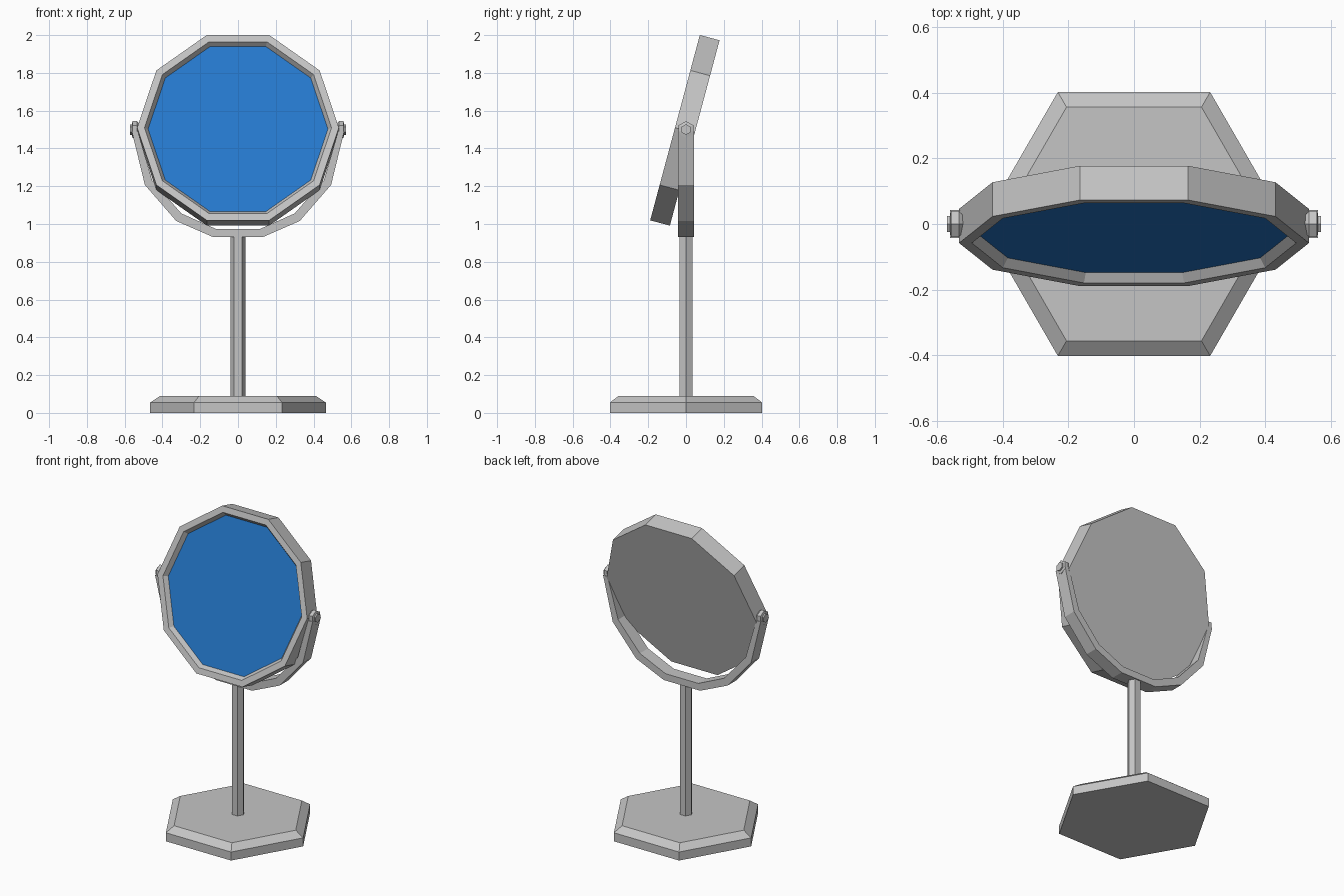
import bpy, bmesh, math
from mathutils import Matrix, Vector

cube = bpy.data.objects.get("Cube")
if cube:
    bpy.data.objects.remove(cube, do_unlink=True)


def material(name, rgb):
    mat = bpy.data.materials.new(name)
    mat.use_nodes = True
    color = (*rgb, 1.0)
    mat.diffuse_color = color
    mat.node_tree.nodes["Principled BSDF"].inputs["Base Color"].default_value = color
    return mat


GREY = material("grey metal", (0.56, 0.56, 0.56))
BLUE = material("blue glass", (0.019, 0.195, 0.62))


def finish(name, bm, mats=(GREY,), matrix=None):
    bmesh.ops.recalc_face_normals(bm, faces=bm.faces)
    if matrix:
        bm.transform(matrix)
    mesh = bpy.data.meshes.new(name)
    bm.to_mesh(mesh)
    bm.free()
    for mat in mats:
        mesh.materials.append(mat)
    obj = bpy.data.objects.new(name, mesh)
    bpy.context.collection.objects.link(obj)
    return obj


def lathe(name, profile, sides, mats=(GREY,), matrix=None):
    """Stack regular polygons (radius, height) and cap both ends.
    The last cap takes the last material."""
    bm = bmesh.new()
    rings = []
    for r, z in profile:
        angles = [math.tau * i / sides for i in range(sides)]
        rings.append([bm.verts.new((r * math.cos(a), r * math.sin(a), z)) for a in angles])
    for low, high in zip(rings, rings[1:]):
        for i in range(sides):
            j = (i + 1) % sides
            bm.faces.new((low[i], low[j], high[j], high[i]))
    bm.faces.new(rings[0][::-1])
    cap = bm.faces.new(rings[-1])
    cap.material_index = len(mats) - 1
    return finish(name, bm, mats, matrix)


# Foot and pole
lathe("base", [(0.465, 0), (0.465, 0.055), (0.412, 0.09)], 6)
lathe("pole", [(0.04, 0.08), (0.04, 0.95)], 6)

# Mirror: rim with a bevelled recess, the glass at its floor, leaning back
lean = Matrix.Translation((0, -0.006, 1.496)) @ Matrix.Rotation(math.radians(75), 4, "X")
lathe("mirror", [(0.534, -0.054), (0.534, 0.054), (0.495, 0.054), (0.476, 0.026)],
      10, (GREY, BLUE), lean)

# Yoke: pairs of outer and inner points on the right half, mirrored to the left
half = [((0.13, 0.93), (0.117, 0.974)), ((0.327, 1.016), (0.3, 1.056)),
        ((0.493, 1.207), (0.455, 1.232)), ((0.562, 1.49), (0.53, 1.49))]
pairs = [tuple((-x, z) for x, z in pair) for pair in reversed(half)] + half
bm = bmesh.new()
sections = []
for (ox, oz), (ix, iz) in pairs:
    corners = [(ox, -0.042, oz), (ox, 0.042, oz), (ix, 0.042, iz), (ix, -0.042, iz)]
    sections.append([bm.verts.new(c) for c in corners])
for a, b in zip(sections, sections[1:]):
    for i in range(4):
        j = (i + 1) % 4
        bm.faces.new((a[i], a[j], b[j], b[i]))
bm.faces.new(sections[0])
bm.faces.new(sections[-1])
finish("yoke", bm)

# Hexagonal pivot knobs
for side, name in ((1, "left_pivot"), (-1, "right_pivot")):
    place = Matrix.Translation((0, 0, 1.5)) @ Vector((side, 0, 0)).to_track_quat("Z", "Y").to_matrix().to_4x4()
    if side < 0:
        place = Matrix.Translation((0, 0, 1.5)) @ Matrix.Rotation(math.radians(-90), 4, "Y")
    else:
        place = Matrix.Translation((0, 0, 1.5)) @ Matrix.Rotation(math.radians(90), 4, "Y")
    lathe(name, [(0.02, 0.51), (0.045, 0.535), (0.045, 0.558), (0.028, 0.562), (0.028, 0.571)],
          6, (GREY,), place)
